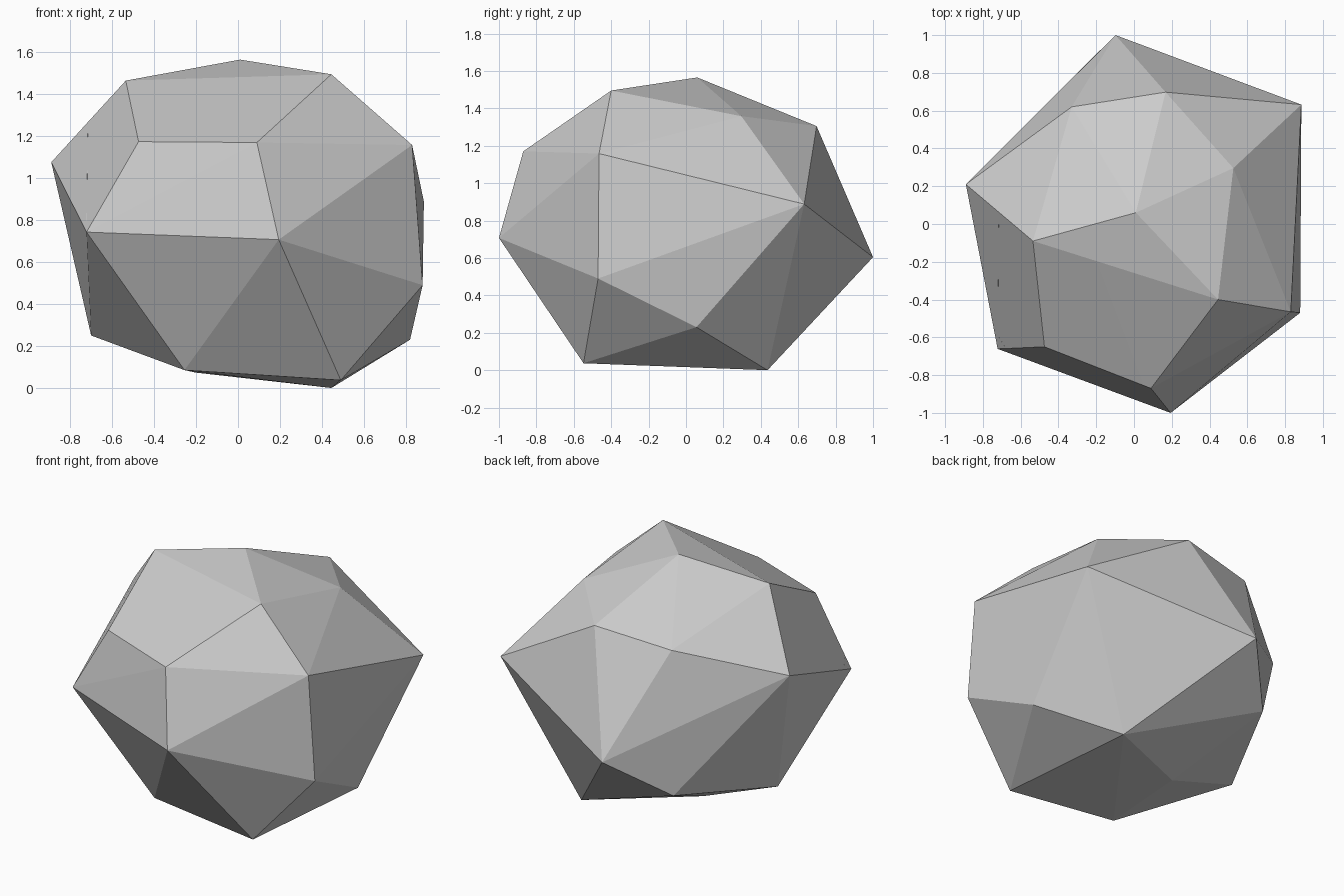
import bpy, bmesh, math
from mathutils import Vector as V

if "Cube" in bpy.data.objects:
    bpy.data.objects.remove(bpy.data.objects["Cube"])

# Corner points of the whole boulder
CORNERS = [
    (.01, .06, 1.565), (.445, -.40, 1.495), (.83, -.465, 1.158), (.886, .632, .888),
    (.88, -.47, .49), (.82, .056, .23), (.445, .436, 0), (.49, -.548, .037),
    (-.255, -.49, .085), (-.70, .06, .25), (-.89, .21, 1.076), (-.535, -.09, 1.465),
    (-.474, -.65, 1.174), (.09, -.87, 1.17), (.194, -1, .707), (-.722, -.661, .743),
    (-.098, 1, .604), (.526, .296, 1.358), (.167, .698, 1.305), (-.33, .62, 1.247),
    (-.40, .70, .354), (-.20, .11, .073)]


def hull(points):
    bm = bmesh.new()
    for p in points:
        bm.verts.new(p)
    bmesh.ops.remove_doubles(bm, verts=bm.verts[:], dist=0.0005)
    res = bmesh.ops.convex_hull(bm, input=bm.verts[:])
    loose = {e for e in res["geom_interior"] + res["geom_unused"]
             if isinstance(e, bmesh.types.BMVert)}
    bmesh.ops.delete(bm, geom=list(loose), context='VERTS')
    bmesh.ops.recalc_face_normals(bm, faces=bm.faces[:])
    return bm


# Fracture cells: each piece is where its linear field (direction, offset) is greatest
def below(field, n, c, w):
    return (field[0] - V(n) * w, field[1] + c * w)


top_right = (V((0, 0, 0)), 0.0)
top_left = below(top_right, (.94, .28, .17), .01, .392)
left = below(top_left, (.56, -.49, .67), .418, .374)
cells = {
    "top_right_chunk": top_right,
    "top_left_chunk": top_left,
    "left_chunk": left,
    "front_chunk": below(top_right, (.18, .30, .94), .722, 1.0),
    "right_back_chunk": below(top_right, (-.256, -.229, .939), .623, 1.063),
    "lower_back_chunk": below(left, (-.515, .03, .857), .764, .83),
}

# Cut every chunk out of the full boulder
for name, (g, o) in cells.items():
    pts = CORNERS
    for other, (g2, o2) in cells.items():
        if other == name or len(pts) < 4:
            continue
        n, c = g2 - g, o2 - o
        bm = hull(pts)
        bmesh.ops.bisect_plane(bm, geom=bm.verts[:] + bm.edges[:] + bm.faces[:],
                               plane_co=-n * c / n.length_squared, plane_no=n.normalized(),
                               clear_outer=True)
        pts = [v.co.copy() for v in bm.verts]
        bm.free()
    if len(pts) < 4:
        continue
    bm = hull(pts)
    bmesh.ops.dissolve_limit(bm, angle_limit=math.radians(0.5),
                             verts=bm.verts[:], edges=bm.edges[:])
    mesh = bpy.data.meshes.new(name)
    bm.to_mesh(mesh)
    bm.free()
    bpy.context.collection.objects.link(bpy.data.objects.new(name, mesh))
